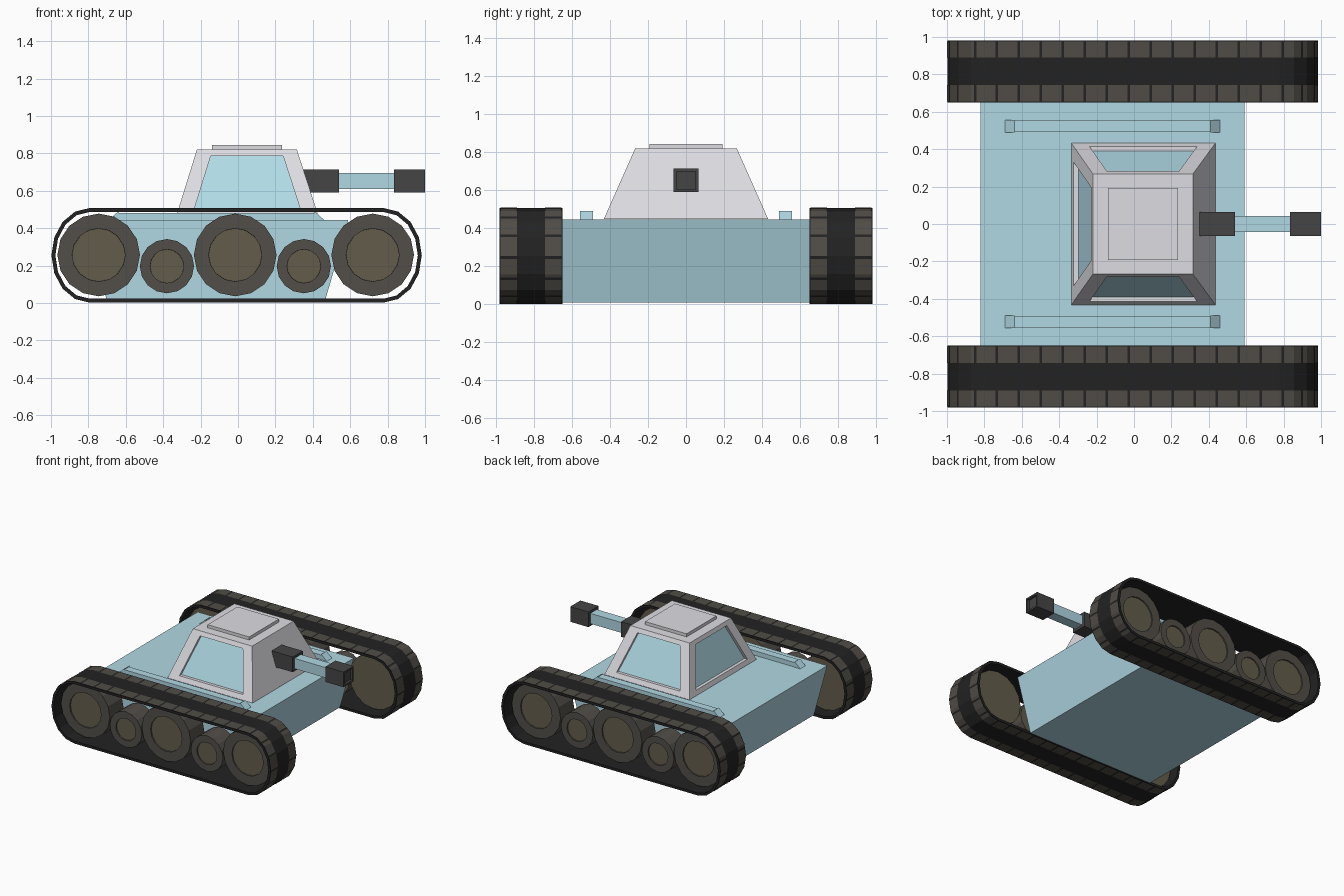
import bpy, bmesh, math
from mathutils import Vector, Matrix

if "Cube" in bpy.data.objects:
    bpy.data.objects.remove(bpy.data.objects["Cube"])


def mat(name, r, g, b):
    m = bpy.data.materials.new(name)
    m.diffuse_color = (r, g, b, 1)
    m.use_nodes = True
    m.node_tree.nodes["Principled BSDF"].inputs["Base Color"].default_value = m.diffuse_color
    return m


BLUE = mat("hull_blue", 0.44, 0.69, 0.77)
GLASS = mat("glass_blue", 0.44, 0.71, 0.80)
GREY = mat("turret_grey", 0.73, 0.72, 0.76)
DARK = mat("gun_dark", 0.06, 0.06, 0.06)
BLACK = mat("belt_black", 0.016, 0.016, 0.016)
PAD = mat("pad_brown", 0.08, 0.073, 0.062)
RIM = mat("wheel_rim", 0.085, 0.077, 0.066)
HUB = mat("wheel_hub", 0.125, 0.108, 0.07)


def finish(name, bm, *mats, recalc=True):
    if recalc:
        bmesh.ops.recalc_face_normals(bm, faces=bm.faces)
    me = bpy.data.meshes.new(name)
    bm.to_mesh(me)
    bm.free()
    for m in mats:
        me.materials.append(m)
    ob = bpy.data.objects.new(name, me)
    bpy.context.collection.objects.link(ob)
    return ob


def add_box(bm, lo, hi):
    lo, hi = Vector(lo), Vector(hi)
    size = Matrix.Diagonal((*(hi - lo), 1))
    bmesh.ops.create_cube(bm, size=1, matrix=Matrix.Translation((lo + hi) / 2) @ size)


def box(name, lo, hi, m):
    bm = bmesh.new()
    add_box(bm, lo, hi)
    return finish(name, bm, m)


def prism(name, profile, y0, y1, m):
    """Extrude an x-z profile along y."""
    bm = bmesh.new()
    f = bm.faces.new([bm.verts.new((x, y0, z)) for x, z in profile])
    ext = bmesh.ops.extrude_face_region(bm, geom=[f])["geom"]
    bmesh.ops.translate(bm, vec=(0, y1 - y0, 0), verts=[v for v in ext if isinstance(v, bmesh.types.BMVert)])
    return finish(name, bm, m)


# Hull with sloped nose and tail
prism("hull", [(-0.70, 0.01), (0.465, 0.01), (0.59, 0.445), (-0.82, 0.445)], -0.652, 0.652, BLUE)

# Deck rails with wedge-shaped end caps
for s, side in ((-1, "front"), (1, "back")):
    y = s * 0.523
    box(side + "_rail", (-0.645, y - 0.031, 0.44), (0.415, y + 0.031, 0.482), BLUE)
    prism(side + "_rail_rear_cap", [(-0.695, 0.44), (-0.64, 0.44), (-0.64, 0.49)], y - 0.034, y + 0.034, BLUE)
    prism(side + "_rail_nose_cap", [(0.41, 0.44), (0.465, 0.44), (0.41, 0.49)], y - 0.034, y + 0.034, BLUE)


# Turret: tapered box with recessed windows on three sides
def turret():
    bm = bmesh.new()
    base = [Vector(p) for p in ((-0.335, -0.432, 0.45), (0.435, -0.432, 0.45), (0.435, 0.432, 0.45), (-0.335, 0.432, 0.45))]
    top = [Vector(p) for p in ((-0.22, -0.268, 0.82), (0.315, -0.268, 0.82), (0.315, 0.268, 0.82), (-0.22, 0.268, 0.82))]

    def face(pts, idx=0):
        bm.faces.new([bm.verts.new(p) for p in pts]).material_index = idx

    face(base[::-1])
    face(top)
    for i in range(4):
        j = (i + 1) % 4
        outer = [base[i], base[j], top[j], top[i]]
        if i == 1:                       # gun side is plain
            face(outer)
            continue
        inner = []
        for t in (0.10, 0.91):
            a, b = base[i].lerp(top[i], t), base[j].lerp(top[j], t)
            off = (b - a).normalized() * 0.085
            inner += [a + off, b - off] if t < 0.5 else [b - off, a + off]
        n = (outer[1] - outer[0]).cross(outer[3] - outer[0])
        n.z = 0
        sunk = [p - n.normalized() * 0.026 for p in inner]
        for k in range(4):
            q = (k + 1) % 4
            face([outer[k], outer[q], inner[q], inner[k]])
            face([inner[k], inner[q], sunk[q], sunk[k]])
        face(sunk, 1)
    bmesh.ops.remove_doubles(bm, verts=bm.verts, dist=0.0005)
    finish("turret", bm, GREY, GLASS)


turret()
box("turret_hatch", (-0.14, -0.192, 0.815), (0.235, 0.192, 0.845), GREY)

# Gun
box("gun_mount", (0.35, -0.065, 0.59), (0.54, 0.065, 0.714), DARK)
box("gun_barrel", (0.53, -0.042, 0.61), (0.85, 0.042, 0.694), BLUE)
bm = bmesh.new()
add_box(bm, (0.835, -0.065, 0.59), (1.0, 0.065, 0.714))
bm.normal_update()
tip = [f for f in bm.faces if f.normal.x > 0.9]
bmesh.ops.inset_individual(bm, faces=tip, thickness=0.02)
bmesh.ops.inset_individual(bm, faces=tip, thickness=0.0005, depth=-0.02)
finish("gun_muzzle", bm, DARK)


# Tracks
CX, CZ, HALF, RX, RZ = -0.0075, 0.255, 0.785, 0.205, 0.253


def loop(shrink, seg=8):
    """Closed stadium-shaped x-z outline with elliptical ends."""
    pts = []
    for s in (1, -1):
        for k in range(seg + 1):
            a = -math.pi / 2 + math.pi * k / seg
            pts.append((CX + s * (HALF + (RX - shrink) * math.cos(a)), CZ + s * (RZ - shrink) * math.sin(a)))
    return pts


def belt(name, y0, y1):
    bm = bmesh.new()
    rings = [[bm.verts.new((x, y, z)) for x, z in loop(d)]
             for d, y in ((0, y0), (0, y1), (0.021, y1), (0.021, y0))]
    n = len(rings[0])
    for r in range(4):
        a, b = rings[r], rings[(r + 1) % 4]
        for k in range(n):
            q = (k + 1) % n
            bm.faces.new((a[k], a[q], b[q], b[k]))
    finish(name, bm, BLACK)


def pads(name, y0, y1, count=39):
    """Flush tread pads that follow the belt, spaced evenly round it."""
    pts = [Vector((x, 0, z)) for x, z in loop(-0.002)]
    pts.append(pts[0])
    dist = [0]
    for a, b in zip(pts, pts[1:]):
        dist.append(dist[-1] + (b - a).length)
    pitch = dist[-1] / count

    def at(d):
        k = max(i for i in range(len(pts) - 1) if dist[i] <= d)
        return pts[k].lerp(pts[k + 1], (d - dist[k]) / (dist[k + 1] - dist[k]))

    bm = bmesh.new()
    for i in range(count):
        d0, d1 = (i + 0.06) * pitch, (i + 0.94) * pitch
        path = [at(d0)] + [p for p, d in zip(pts, dist) if d0 < d < d1] + [at(d1)]
        rows = [[bm.verts.new((p.x, y, p.z)) for y in (y0, y1)] for p in path]
        for a, b in zip(rows, rows[1:]):
            bm.faces.new((a[0], a[1], b[1], b[0]))
    finish(name, bm, PAD, recalc=False)


# Wheels sit inside the belt, with a shallow dished hub outside
def wheel(name, x, y, z, r, hub, s):
    bm = bmesh.new()
    turn = Matrix.Translation((x, y, z)) @ Matrix.Rotation(math.pi / 2, 4, "X")
    bmesh.ops.create_cone(bm, cap_ends=True, segments=16, radius1=r, radius2=r, depth=0.18, matrix=turn)
    bm.normal_update()
    for cap in [f for f in bm.faces if abs(f.normal.y) > 0.9]:
        if cap.normal.y * s > 0:
            bmesh.ops.inset_individual(bm, faces=[cap], thickness=r - hub)
            bmesh.ops.inset_individual(bm, faces=[cap], thickness=0.0005, depth=-0.01)
        cap.material_index = 1
    finish(name, bm, RIM, HUB)


for s, side in ((-1, "front"), (1, "back")):
    def span(a, b):
        return sorted((s * a, s * b))
    belt(side + "_track_belt", *span(0.65, 0.982))
    pads(side + "_track_inner_pads", *span(0.655, 0.742))
    pads(side + "_track_outer_pads", *span(0.89, 0.977))
    for i, x in enumerate((-0.745, -0.015, 0.72)):
        wheel(f"{side}_large_wheel_{i + 1}", x, s * 0.815, 0.257, 0.221, 0.142, s)
    for i, x in enumerate((-0.38, 0.352)):
        wheel(f"{side}_small_wheel_{i + 1}", x, s * 0.815, 0.197, 0.145, 0.09, s)
